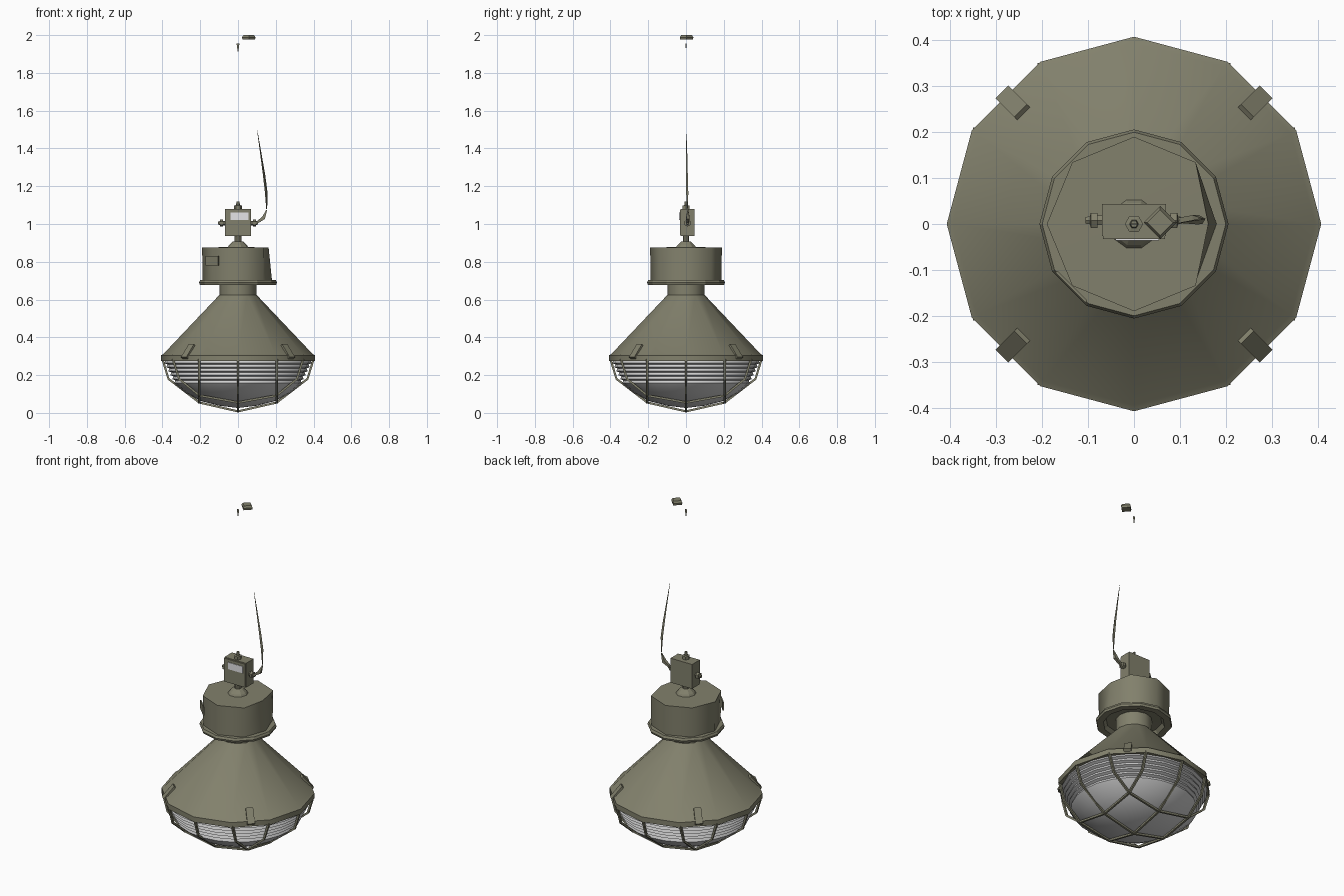
import bpy, bmesh, math
from mathutils import Vector, Matrix

if "Cube" in bpy.data.objects:
    bpy.data.objects.remove(bpy.data.objects["Cube"])


def material(name, rgb):
    m = bpy.data.materials.new(name)
    m.diffuse_color = (*rgb, 1)
    m.use_nodes = True
    m.node_tree.nodes["Principled BSDF"].inputs["Base Color"].default_value = m.diffuse_color
    return m


OLIVE = material("olive paint", (0.222, 0.217, 0.150))
GLASS = material("grey glass", (0.62, 0.62, 0.62))
LABEL = material("pale label", (0.80, 0.80, 0.82))


def finish(bm, name, mat, smooth=None):
    bmesh.ops.remove_doubles(bm, verts=bm.verts, dist=1e-5)
    bmesh.ops.recalc_face_normals(bm, faces=bm.faces)
    me = bpy.data.meshes.new(name)
    bm.to_mesh(me)
    bm.free()
    ob = bpy.data.objects.new(name, me)
    bpy.context.collection.objects.link(ob)
    me.materials.append(mat)
    if smooth:
        bpy.ops.object.select_all(action='DESELECT')
        ob.select_set(True)
        bpy.context.view_layer.objects.active = ob
        bpy.ops.object.shade_smooth_by_angle(angle=math.radians(smooth))
    return ob


def lathe(name, profile, sides, mat=OLIVE, smooth=None, turn=Matrix.Identity(4)):
    """Spin (radius, height) points around z."""
    bm = bmesh.new()
    rings = [[bm.verts.new((r * math.cos(2 * math.pi * i / sides),
                            r * math.sin(2 * math.pi * i / sides), z))
              for i in range(sides)] if r > 0 else [bm.verts.new((0, 0, z))]
             for r, z in profile]
    for a, b in zip(rings, rings[1:]):
        for i in range(sides):
            j = (i + 1) % sides
            q = [a[i % len(a)], a[j % len(a)], b[j % len(b)], b[i % len(b)]]
            bm.faces.new(list(dict.fromkeys(q)))
    bm.transform(turn)
    return finish(bm, name, mat, smooth)


def box(name, size, loc, mat=OLIVE, rot=Matrix.Identity(4)):
    bm = bmesh.new()
    bmesh.ops.create_cube(bm, size=1)
    bm.transform(rot @ Matrix.Translation(loc) @ Matrix.Diagonal((*size, 1)))
    return finish(bm, name, mat)


def tube(name, pts, radii, sides=4):
    """Sweep a polygon along points with a radius at each point."""
    bm = bmesh.new()
    pts = [Vector(p) for p in pts]
    rings = []
    for k, (p, r) in enumerate(zip(pts, radii)):
        d = (pts[min(k + 1, len(pts) - 1)] - pts[max(k - 1, 0)]).normalized()
        side = Vector((0, 1, 0)) if abs(d.y) < 0.1 else Vector((1, 0, 0))
        up = d.cross(side).normalized()
        side = up.cross(d)
        angles = [2 * math.pi * (i + 0.5) / sides for i in range(sides)]
        rings.append([bm.verts.new(p + r * (side * math.cos(a) + up * math.sin(a))) for a in angles])
    for a, b in zip(rings, rings[1:]):
        for i in range(sides):
            j = (i + 1) % sides
            bm.faces.new((a[i], a[j], b[j], b[i]))
    bm.faces.new(rings[0])
    bm.faces.new(rings[-1])
    return finish(bm, name, OLIVE)


# Conical shade with rim band, and neck above it
lathe("shade", [(0.385, 0.275), (0.408, 0.275), (0.408, 0.305), (0.395, 0.312),
                (0.098, 0.625), (0.0, 0.625)], 12, smooth=35)
lathe("neck", [(0.097, 0.62), (0.097, 0.71)], 12, smooth=35)

# Ribbed glass bowl: zigzag ribs above, plain dome below
ribs = []
for k in range(6):
    z = 0.277 - k * 0.021
    r = 0.390 - k * 0.0105
    ribs += [(r - 0.006, z), (r, z - 0.014)]
lathe("glass_bowl", ribs + [(0.330, 0.150), (0.275, 0.105), (0.195, 0.062),
                            (0.10, 0.038), (0, 0.026)], 24, GLASS, 35)

# Wire cage: a square net of three arcs in each direction
for n, off in enumerate((-0.205, 0, 0.205)):
    half = ((0.400, 0.285), (0.368, 0.18), (0.205, 0.055), (0, 0.008)) if off == 0 else \
           ((0.345, 0.285), (0.312, 0.18), (0.205, 0.092), (0, 0.055))
    path = [(-u, z) for u, z in half] + [(u, z) for u, z in half[-2::-1]]
    tube(f"cage_wire_x_{n}", [(u, off, z) for u, z in path], [0.008] * 7)
    tube(f"cage_wire_y_{n}", [(off, u, z) for u, z in path], [0.008] * 7)

# Four rim clips lying on the shade slope
for k in range(4):
    rot = Matrix.Rotation(math.radians(45 + 90 * k), 4, 'Z') @ \
        Matrix.Translation((0.372, 0, 0.325)) @ Matrix.Rotation(math.radians(50), 4, 'Y')
    box(f"rim_clip_{k}", (0.09, 0.04, 0.016), (0, 0, 0), rot=rot)

# Gear housing: flange hollow underneath, octagonal body flattened on the right
lathe("housing_flange", [(0.09, 0.703), (0.15, 0.700), (0.165, 0.678), (0.202, 0.678),
                         (0.206, 0.690), (0.200, 0.703), (0.0, 0.705)], 12)
body = lathe("housing_body", [(0.187, 0.70), (0.190, 0.876), (0, 0.878)], 8, smooth=50)
for v in body.data.vertices:
    if v.co.x > 0.16:
        v.co.x = 0.162 if v.co.z > 0.8 else 0.18
# Rating plate on the front left corner
box("rating_plate", (0.006, 0.092, 0.05), (0.193, 0, 0.805),
    rot=Matrix.Rotation(math.radians(-135), 4, 'Z'))

# Cable gland and stem up to the junction box
lathe("gland", [(0.056, 0.875), (0.048, 0.888), (0.028, 0.906), (0.018, 0.908),
                (0.018, 0.94)], 10)

# Junction box with label and lid seam
box("junction_box", (0.14, 0.070, 0.143), (0, 0.009, 1.008))
box("box_lid", (0.134, 0.008, 0.137), (0, -0.029, 1.008))
box("box_label", (0.095, 0.006, 0.04), (0.007, -0.033, 1.040), LABEL)

# Side glands and top gland of the box
for s, name in ((-1, "left"), (1, "right")):
    turn = Matrix.Translation((0, 0.008, 1.005)) @ Matrix.Rotation(s * math.pi / 2, 4, 'Y')
    lathe(f"{name}_gland", [(0.012, 0.065), (0.012, 0.080), (0.019, 0.080), (0.019, 0.094),
                            (0.010, 0.096), (0.008, 0.106), (0, 0.106)], 6, turn=turn)
lathe("top_gland", [(0.020, 1.078), (0.020, 1.098), (0.010, 1.100), (0.008, 1.12), (0, 1.12)], 6)

# Supply cable: thick short bend, then a long tapering strand
tube("cable_bend", [(0.10, 0.008, 1.008), (0.135, 0.010, 1.032), (0.152, 0.010, 1.075)],
     [0.008, 0.013, 0.003])
tube("cable_strand", [(0.152, 0.010, 1.08), (0.149, 0.008, 1.17), (0.138, 0.006, 1.26),
                      (0.102, 0.003, 1.495)], [0.003, 0.008, 0.007, 0.001], 3)

# Hook tip and ceiling block
lathe("hook_tip", [(0, 1.905), (0.008, 1.955), (0, 1.955)], 4,
      turn=Matrix.Diagonal((1, 0.3, 1, 1)))
lathe("ceiling_block", [(0, 1.976), (0.033, 1.976), (0.036, 1.988), (0.028, 2.0), (0, 2.0)], 4,
      turn=Matrix.Translation((0.057, 0.003, 0)))
